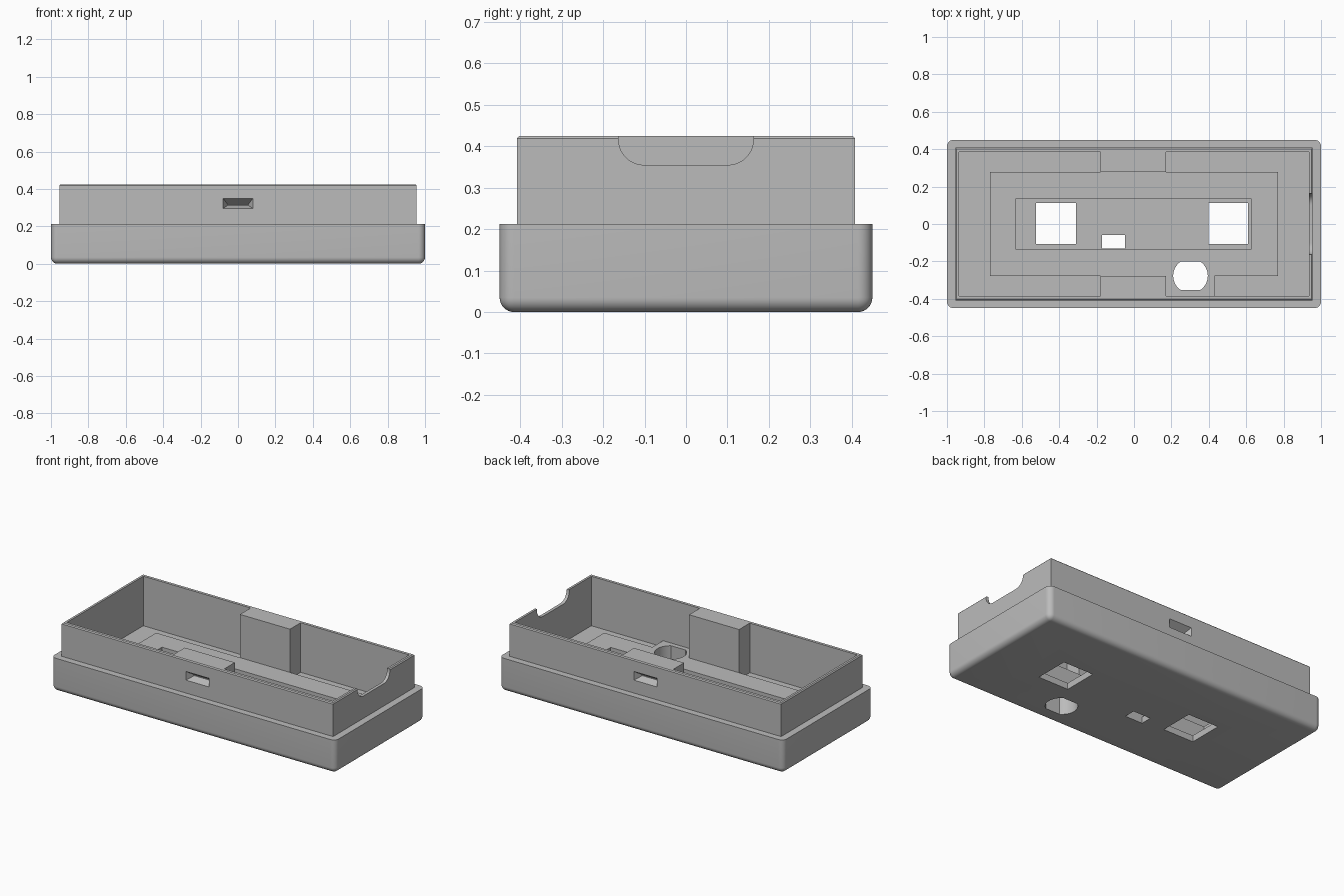
import bpy, bmesh, math
from mathutils import Vector

cube = bpy.data.objects.get("Cube")
if cube:
    bpy.data.objects.remove(cube, do_unlink=True)

grey = bpy.data.materials.new("plain grey")
grey.use_nodes = True
colour = (0.5, 0.5, 0.5, 1)
grey.diffuse_color = colour
grey.node_tree.nodes["Principled BSDF"].inputs["Base Color"].default_value = colour


def finish(bm, name):
    bmesh.ops.recalc_face_normals(bm, faces=bm.faces[:])
    mesh = bpy.data.meshes.new(name)
    bm.to_mesh(mesh)
    bm.free()
    mesh.materials.append(grey)
    ob = bpy.data.objects.new(name, mesh)
    bpy.context.collection.objects.link(ob)
    return ob


def box(name, x, y, z, radius=0, segments=1, rule=None):
    """Box from ranges; edges whose two ends satisfy the rule are bevelled."""
    bm = bmesh.new()
    bmesh.ops.create_cube(bm, size=1)
    for v in bm.verts:
        v.co = Vector([r[0] if c < 0 else r[1] for c, r in zip(v.co, (x, y, z))])
    if radius:
        edges = [e for e in bm.edges if rule(e.verts[0].co, e.verts[1].co)]
        bmesh.ops.bevel(bm, geom=edges, offset=radius, segments=segments,
                        profile=0.5, affect='EDGES')
    return finish(bm, name)


def prism(name, points, z0, z1):
    """Vertical prism over a plan outline."""
    bm = bmesh.new()
    face = bm.faces.new([bm.verts.new((px, py, z0)) for px, py in points])
    top = bmesh.ops.extrude_face_region(bm, geom=[face])
    for v in top["geom"]:
        if isinstance(v, bmesh.types.BMVert):
            v.co.z = z1
    return finish(bm, name)


def combine(target, tool, operation):
    mod = target.modifiers.new(tool.name, 'BOOLEAN')
    mod.operation = operation
    mod.solver = 'EXACT'
    mod.object = tool
    bpy.context.view_layer.objects.active = target
    bpy.ops.object.modifier_apply(modifier=mod.name)
    bpy.data.objects.remove(tool, do_unlink=True)


RIM, SHOULDER, FLOOR, SLAB, SKIN = 0.425, 0.213, 0.11, 0.15, 0.04

# Outer shell: rounded tray below, thin-walled lip above
case = box("case_shell", (-1, 1), (-0.45, 0.45), (0, SHOULDER), 0.035, 8,
           lambda a, b: min(a.z, b.z) < 0.01)
lip = box("lip", (-0.955, 0.955), (-0.408, 0.408), (0.1, RIM), 0.006, 1,
          lambda a, b: min(a.z, b.z) > 0.4)
combine(case, lip, 'UNION')
combine(case, box("cavity", (-0.935, 0.935), (-0.384, 0.384), (FLOOR, 0.6)), 'DIFFERENCE')

# Raised floor slab and the pad around the socket hole
combine(case, box("floor_slab", (-0.77, 0.77), (-0.277, 0.277), (0.08, SLAB)), 'UNION')
combine(case, box("socket_pad", (0.17, 0.43), (-0.395, -0.2), (0.08, SLAB)), 'UNION')

# Latch blocks on the long walls, each with a wedge pocket outside
for side in (-1, 1):
    ys = sorted((side * 0.277, side * 0.396))
    combine(case, box("latch_block", (-0.18, 0.172), ys, (0.08, RIM)), 'UNION')
    pocket = box("latch_pocket", (-0.08, 0.08), sorted((side * 0.36, side * 0.408)),
                 (0.295, 0.35))
    for v in pocket.data.vertices:
        if abs(v.co.y) < 0.38:
            v.co.x *= 0.7
            v.co.z = 0.318 if v.co.z > 0.32 else 0.312
    combine(case, pocket, 'DIFFERENCE')

# Recess in the slab and the windows through its thin bottom
combine(case, box("recess", (-0.63, 0.625), (-0.136, 0.136), (SKIN, 0.3)), 'DIFFERENCE')
for x, y in (((-0.524, -0.31), (-0.108, 0.112)),
             ((0.398, 0.61), (-0.108, 0.112)),
             ((-0.17, -0.048), (-0.132, -0.06))):
    combine(case, box("window", x, y, (-0.1, 0.1)), 'DIFFERENCE')

# Socket hole: round with flats at front and back
outline = []
flat = math.asin(0.077 / 0.0925)
for start in (-flat, math.pi - flat):
    for i in range(17):
        a = start + 2 * flat * i / 16
        outline.append((0.302 + 0.0925 * math.cos(a), -0.277 + 0.0925 * math.sin(a)))
combine(case, prism("socket_hole", outline, -0.1, 0.3), 'DIFFERENCE')

# Rounded cable notch in the left end wall
notch = box("cable_notch", (0.9, 1.1), (-0.163, 0.163), (0.355, 0.6), 0.062, 10,
            lambda a, b: max(a.z, b.z) < 0.4 and abs(a.x - b.x) > 0.1)
combine(case, notch, 'DIFFERENCE')

bpy.ops.object.select_all(action='DESELECT')
case.select_set(True)
bpy.context.view_layer.objects.active = case
bpy.ops.object.shade_smooth_by_angle(angle=math.radians(25))
